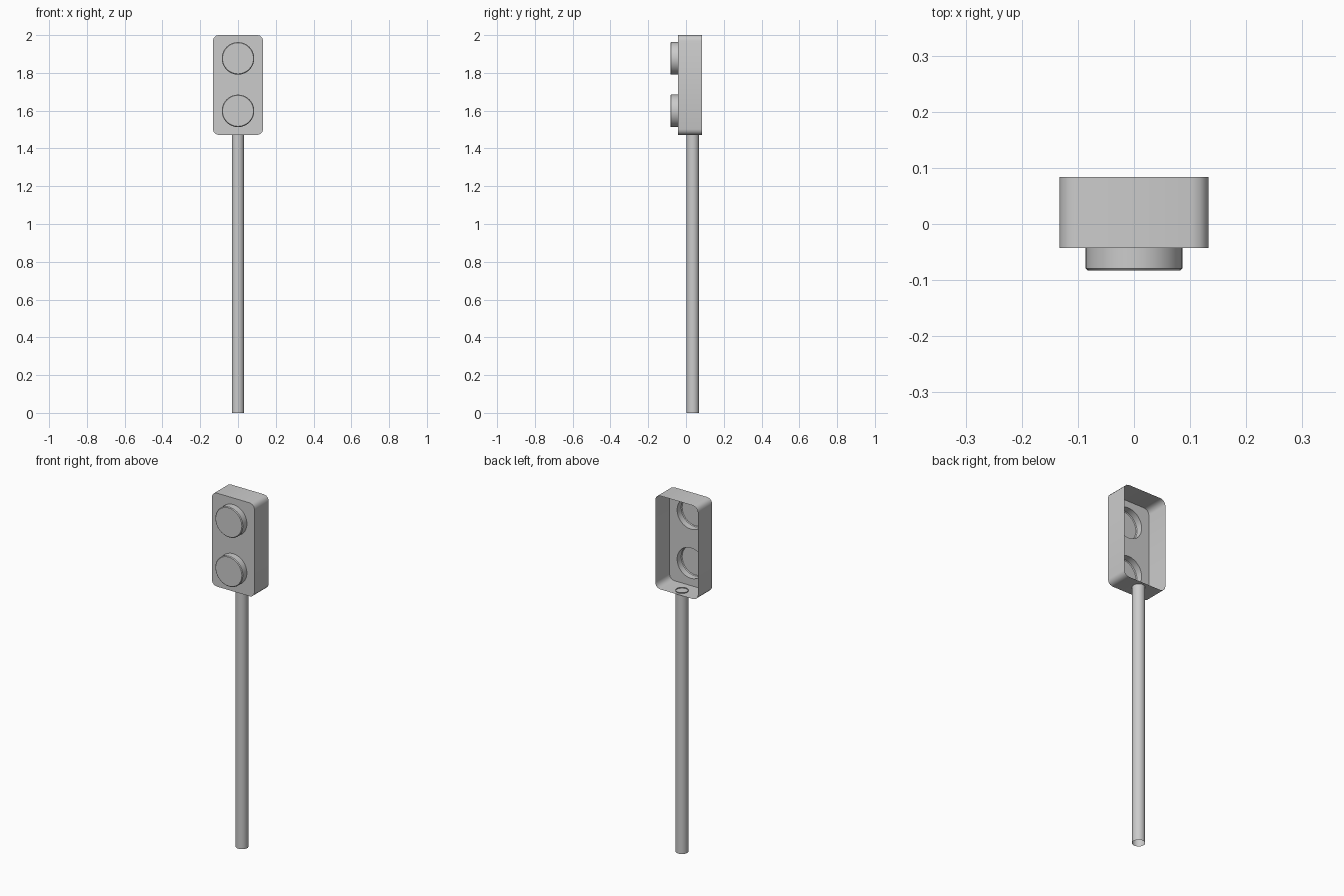
import bpy, bmesh, math
from math import sin, cos, pi

if "Cube" in bpy.data.objects:
    bpy.data.objects.remove(bpy.data.objects["Cube"])


def finish(name, bm, angle=35):
    bmesh.ops.remove_doubles(bm, verts=bm.verts[:], dist=1e-5)
    bmesh.ops.recalc_face_normals(bm, faces=bm.faces[:])
    mesh = bpy.data.meshes.new(name)
    bm.to_mesh(mesh)
    bm.free()
    obj = bpy.data.objects.new(name, mesh)
    bpy.context.collection.objects.link(obj)
    bpy.ops.object.select_all(action='DESELECT')
    obj.select_set(True)
    bpy.context.view_layer.objects.active = obj
    bpy.ops.object.shade_smooth_by_angle(angle=math.radians(angle))
    return obj


def ring(bm, pts):
    return [bm.verts.new(p) for p in pts]


def bridge(bm, a, b):
    n = len(a)
    for i in range(n):
        bm.faces.new((a[i], a[(i + 1) % n], b[(i + 1) % n], b[i]))


def edge_loop(bm, vs):
    return [bm.edges.get((vs[i], vs[(i + 1) % len(vs)])) or
            bm.edges.new((vs[i], vs[(i + 1) % len(vs)])) for i in range(len(vs))]


SIDES = 32
HALF_W, Z0, Z1, CORNER = 0.133, 1.472, 2.0, 0.03
FRONT, BACK = -0.043, 0.084
LENS_R, LENS_Z = 0.086, (1.877, 1.599)


def lens_circle(r, y, z):
    return [(r * cos(2 * pi * i / SIDES), y, z + r * sin(2 * pi * i / SIDES))
            for i in range(SIDES)]


# rounded housing outline in x-z
outline = []
for k, (sx, cz) in enumerate([(1, Z1 - CORNER), (-1, Z1 - CORNER),
                              (-1, Z0 + CORNER), (1, Z0 + CORNER)]):
    for s in range(4):
        a = k * pi / 2 + s * pi / 6
        outline.append((sx * (HALF_W - CORNER) + CORNER * cos(a), cz + CORNER * sin(a)))

# housing: thin shell, open at the back, with two round openings in front
bm = bmesh.new()
front = ring(bm, [(x, FRONT, z) for x, z in outline])
back = ring(bm, [(x, BACK, z) for x, z in outline])
bridge(bm, front, back)
edges = edge_loop(bm, front)
for z in LENS_Z:
    edges += edge_loop(bm, ring(bm, lens_circle(LENS_R, FRONT, z)))
bmesh.ops.triangle_fill(bm, edges=edges, use_beauty=True)
finish("housing", bm)

# lamps: hollow cups with a small bevelled rim
for name, z in zip(("upper_lamp", "lower_lamp"), LENS_Z):
    bm = bmesh.new()
    rings = [ring(bm, lens_circle(r, y, z))
             for r, y in ((LENS_R, FRONT), (LENS_R, -0.079), (LENS_R - 0.004, -0.083))]
    for a, b in zip(rings, rings[1:]):
        bridge(bm, a, b)
    bm.faces.new(rings[-1])
    finish(name, bm)

# pole: open tube reaching just inside the housing
bm = bmesh.new()
low, high = [ring(bm, [(0.033 * cos(2 * pi * i / SIDES), 0.036 + 0.033 * sin(2 * pi * i / SIDES), z)
                       for i in range(SIDES)]) for z in (0.0, Z0 + 0.005)]
bridge(bm, low, high)
finish("pole", bm)
